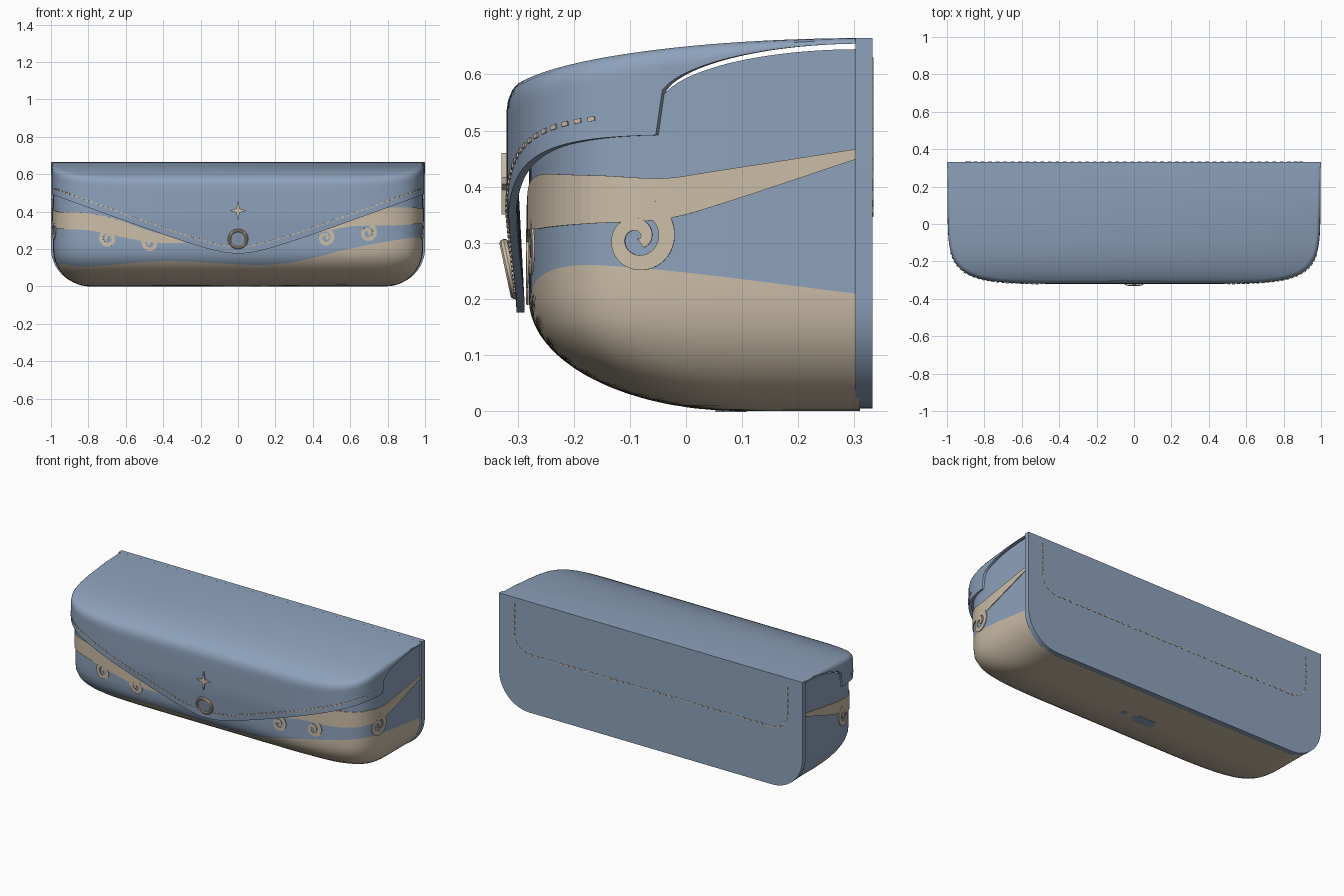
import bpy, bmesh, math

if "Cube" in bpy.data.objects:
    bpy.data.objects.remove(bpy.data.objects["Cube"])


def material(name, rgb):
    m = bpy.data.materials.new(name)
    m.use_nodes = True
    m.diffuse_color = (*rgb, 1)
    m.node_tree.nodes["Principled BSDF"].inputs["Base Color"].default_value = (*rgb, 1)
    return m


BLUE = material("dusty_blue", (0.27, 0.36, 0.50))
CREAM = material("warm_cream", (0.60, 0.51, 0.39))


def build(name, verts, faces, mats, slots=None, thick=0):
    me = bpy.data.meshes.new(name)
    me.from_pydata(verts, [], faces)
    for m in mats:
        me.materials.append(m)
    if slots:
        me.polygons.foreach_set("material_index", slots)
    ob = bpy.data.objects.new(name, me)
    bpy.context.collection.objects.link(ob)
    bm = bmesh.new()
    bm.from_mesh(me)
    bmesh.ops.recalc_face_normals(bm, faces=bm.faces)
    bm.to_mesh(me)
    bm.free()
    if thick:
        mod = ob.modifiers.new("thickness", "SOLIDIFY")
        mod.thickness, mod.offset = thick, 0
    else:
        smooth(ob)
    return ob


def smooth(ob):
    bpy.ops.object.select_all(action="DESELECT")
    ob.select_set(True)
    bpy.context.view_layer.objects.active = ob
    bpy.ops.object.shade_smooth_by_angle(angle=math.radians(35))


def curve(pts, q, k=1):
    """Smooth interpolation of column k through a few control points."""
    q = min(max(q, pts[0][0]), pts[-1][0])
    i = max(j for j in range(len(pts) - 1) if pts[j][0] <= q)
    a, b = pts[i], pts[i + 1]
    p, n = pts[max(i - 1, 0)], pts[min(i + 2, len(pts) - 1)]
    h = b[0] - a[0]
    u = (q - a[0]) / h
    ma = (b[k] - p[k]) / (b[0] - p[0]) * h
    mb = (n[k] - a[k]) / (n[0] - a[0]) * h
    return ((2*u**3 - 3*u*u + 1) * a[k] + (u**3 - 2*u*u + u) * ma
            + (3*u*u - 2*u**3) * b[k] + (u**3 - u*u) * mb)


class Outline:
    """Rounded plan outline, addressed by distance q from the front centre."""

    def __init__(self, half_width, depth, back, power=7):
        self.w, self.d, self.back = half_width, depth, back
        self.table, q, last = [], 0, None
        for i in range(401):
            a = math.pi / 2 * (1 - i / 400)
            c, s = math.cos(a), math.sin(a)
            r = (abs(c)**power + s**power) ** (-1 / power)
            p = (c * r * half_width, s * r * depth)
            q += math.dist(p, last) if last else 0
            last = p
            self.table.append((q, c * r, s * r))
        self.length = q

    def unit(self, q):
        sign, q = (1 if q >= 0 else -1), min(abs(q), self.length)
        for a, b in zip(self.table, self.table[1:]):
            if b[0] >= q - 1e-9:
                u = (q - a[0]) / (b[0] - a[0])
                return sign * (a[1] + u * (b[1] - a[1])), a[2] + u * (b[2] - a[2])

    def xy(self, q, dw=0, dd=0):
        x, d = self.unit(q)
        return x * (self.w + dw), self.back - d * (self.d + dd)

    def stations(self, n):
        return [self.length * (2 * i / (n - 1) - 1) for i in range(n)]


body_line = Outline(0.99, 0.59, 0.31)
flap_line = Outline(0.997, 0.642, 0.322)


def body_point(q, z, off=0.0):
    f = 1 - math.sqrt(1 - (1 - z / 0.2)**2) if z < 0.2 else 0
    x, y = body_line.xy(q, off - 0.2 * f, off - 0.38 * f)
    return x, y, z


def flap_point(q, z, off=0.0):
    x, y = flap_line.xy(q, off, off)
    tuck = min(max((0.36 - z) / 0.16, 0), 1)
    return x, y + 0.018 * tuck * flap_line.unit(q)[1]**4, z


def shell(name, columns, mats, cream_rows=0):
    """Join point columns and close both ends across the width."""
    n, r = len(columns), len(columns[0])
    verts = [p for c in columns for p in c]
    faces, slots = [], []
    for i in range(n - 1):
        for j in range(r - 1):
            faces.append((i*r + j, (i+1)*r + j, (i+1)*r + j + 1, i*r + j + 1))
            slots.append(1 if j < cream_rows else 0)
    for j in (0, r - 1):
        for i in range(n // 2 - 1):
            faces.append((i*r + j, (i+1)*r + j, (n-2-i)*r + j, (n-1-i)*r + j))
            slots.append(1 if j == 0 and cream_rows else 0)
    return build(name, verts, faces, mats, slots)


# Case body with a wavy cream base
wave = [(-1.5, .06), (-1, .12), (-.85, .105), (-.4, .135), (.1, .115),
        (.3, .13), (.55, .19), (.8, .24), (1, .26), (1.5, .205)]


def body_top(y):
    return 0.54 + 0.105 * math.sqrt(max(0, 1 - ((0.31 - y) / 0.36)**2))


columns = []
for q in body_line.stations(200):
    w, t = curve(wave, q), body_top(body_line.xy(q)[1])
    zs = [w * (k / 10)**2 for k in range(11)]
    zs += [w + (t - w) * (k / 8)**1.5 for k in range(1, 9)]
    columns.append([body_point(q, z) for z in zs])
shell("case_body", columns, [BLUE, CREAM], 10)


# Flap lid with arched ends and a pointed front edge
def lid_top(y):
    return 0.555 + 0.11 * math.sqrt(max(0, 1 - ((0.33 - y) / 0.652)**2))


def lid_edge(x, y):
    if y > -0.05:
        return 0.55 + 0.105 * math.sqrt(max(0, 1 - ((0.32 - y) / 0.371)**2))
    return 0.12 + 0.37 * math.hypot(x, 0.15)


columns = []
for q in flap_line.stations(260):
    x, y = flap_line.xy(q)
    low, top = lid_edge(x, y), lid_top(y)
    lip = min(0.03, 0.8 * (top - low))
    col = [flap_point(q, max(low, top - 0.02), -0.014), flap_point(q, low, -0.014)]
    col += [flap_point(q, low + (top - lip - low) * k / 8) for k in range(9)]
    for a in (30, 60, 90):
        inset = 0.02 * (1 - math.cos(math.radians(a)))
        px, py, _ = flap_point(q, top, -inset)
        col.append((px, py, lid_top(py) - lip * (1 - math.sin(math.radians(a)))))
    columns.append(col)
shell("flap_lid", columns, [BLUE])

# Back panel with rounded lower corners
rim = [(1, 0.665)]
rim += [(0.8 + 0.2 * math.cos(a), 0.205 - 0.2 * math.sin(a))
        for a in (math.pi / 2 * k / 12 for k in range(13))]
rim += [(-x, z) for x, z in reversed(rim)]
n = len(rim)
build("back_panel", [(x, y, z) for y in (0.302, 0.332) for x, z in rim],
      [tuple(range(n)), tuple(range(2*n - 1, n - 1, -1))]
      + [(i, (i+1) % n, (i+1) % n + n, i + n) for i in range(n)], [BLUE])


def ribbon(name, pairs, point):
    """Thin painted strip through pairs of (q, z) edge points."""
    verts = [point(*p) for pair in pairs for p in pair]
    faces = [(2*i, 2*i + 2, 2*i + 3, 2*i + 1) for i in range(len(pairs) - 1)]
    build(name, verts, faces, [CREAM], thick=0.004)


# Cream bands: distance, lower edge, upper edge
bands = {
    "left_band": [(.15, .235, .25), (.4, .28, .31), (.6, .32, .39), (.8, .325, .42),
                  (1, .335, .42), (1.12, .342, .415), (1.2, .362, .426), (1.48, .455, .47)],
    "right_band": [(-1.48, .455, .47), (-1.2, .36, .426), (-1.12, .34, .415), (-1, .31, .40),
                   (-.8, .30, .39), (-.65, .27, .36), (-.45, .235, .29), (-.2, .235, .25)]}
for name, pts in bands.items():
    a, b = pts[0][0], pts[-1][0]
    qs = [a + (b - a) * i / 70 for i in range(71)]
    ribbon(name, [((q, curve(pts, q, 1)), (q, curve(pts, q, 2))) for q in qs],
           lambda q, z: body_point(q, z, 0.003))


# Curling tendrils under the bands
def swirl(name, cq, cz, size, side):
    pairs = []
    for i in range(61):
        u = i / 60
        a = math.radians(75 - 490 * u)
        r, half = 0.060 - 0.050 * u, 0.015 - 0.005 * u
        pairs.append([(cq + side * size * e * math.cos(a), cz + size * e * math.sin(a))
                      for e in (r - half, r + half)])
    ribbon(name, pairs, lambda q, z: body_point(q, z, 0.0035))


end = body_line.length - 0.395
for label, cq, cz, size in (("left_end", end, .308, 1), ("left_outer", .69, .285, .75),
                            ("left_inner", .465, .26, .72), ("right_end", -end, .308, 1),
                            ("right_outer", -.69, .255, .75), ("right_inner", -.465, .23, .72)):
    swirl(label + "_swirl", cq, cz, size, 1 if cq > 0 else -1)


# Dashed stitching
def dashes(name, path, point):
    verts, faces = [], []
    for i in range(0, len(path) - 1, 2):
        (ax, az), (bx, bz) = path[i], path[i + 1]
        ln = math.hypot(bx - ax, bz - az)
        ox, oz = -(bz - az) / ln * 0.004, (bx - ax) / ln * 0.004
        k = len(verts)
        verts += [point(ax - ox, az - oz), point(bx - ox, bz - oz),
                  point(bx + ox, bz + oz), point(ax + ox, az + oz)]
        faces.append((k, k + 1, k + 2, k + 3))
    build(name, verts, faces, [CREAM], thick=0.003)


path = []
for i in range(161):
    q = 1.05 * (i / 80 - 1)
    path.append((q, lid_edge(*flap_line.xy(q)) + 0.036))
dashes("flap_stitching", path, lambda q, z: flap_point(q, z, 0.002))

half = [(0.9, 0.63 - 0.018 * k) for k in range(10)]
half += [(0.8 + 0.1 * math.cos(a), 0.45 - 0.1 * math.sin(a))
         for a in (math.pi / 2 * k / 8 for k in range(9))]
half += [(0.8 - 0.02 * k, 0.35) for k in range(1, 41)]
path = half + [(-x, z) for x, z in reversed(half[:-1])]
dashes("back_stitching", path, lambda x, z: (x, 0.333, z))

# Four-pointed star on the flap
star = []
for k in range(8):
    r, a = (0.055 if k % 2 == 0 else 0.016), math.pi / 4 * k
    star.append((0.8 * r * math.cos(a), -0.324, 0.405 + r * math.sin(a)))
build("star", star, [tuple(range(8))], [CREAM], thick=0.009)

# Snap button on the flap point
tilt = (math.radians(102), 0, 0)
bpy.ops.mesh.primitive_torus_add(major_radius=0.046, minor_radius=0.009, major_segments=40,
                                 minor_segments=10, location=(0, -0.314, 0.253), rotation=tilt)
ring = bpy.context.object
ring.name = "button_ring"
ring.data.materials.append(CREAM)
smooth(ring)
bpy.ops.mesh.primitive_cylinder_add(vertices=40, radius=0.044, depth=0.012,
                                    location=(0, -0.313, 0.253), rotation=tilt)
disc = bpy.context.object
disc.name = "button_centre"
disc.data.materials.append(BLUE)
smooth(disc)


# Slot and small port underneath
def pill(name, cx, straight, radius):
    ring_pts = []
    for k in range(24):
        a = 2 * math.pi * (k + 0.5) / 24
        ring_pts.append((cx + math.copysign(straight, math.cos(a)) + radius * math.cos(a),
                         0.08 + radius * math.sin(a), 0.003))
    build(name, ring_pts, [tuple(range(24))], [BLUE], thick=0.009)


pill("base_slot", 0.0, 0.045, 0.028)
pill("base_port", 0.14, 0.0, 0.016)
